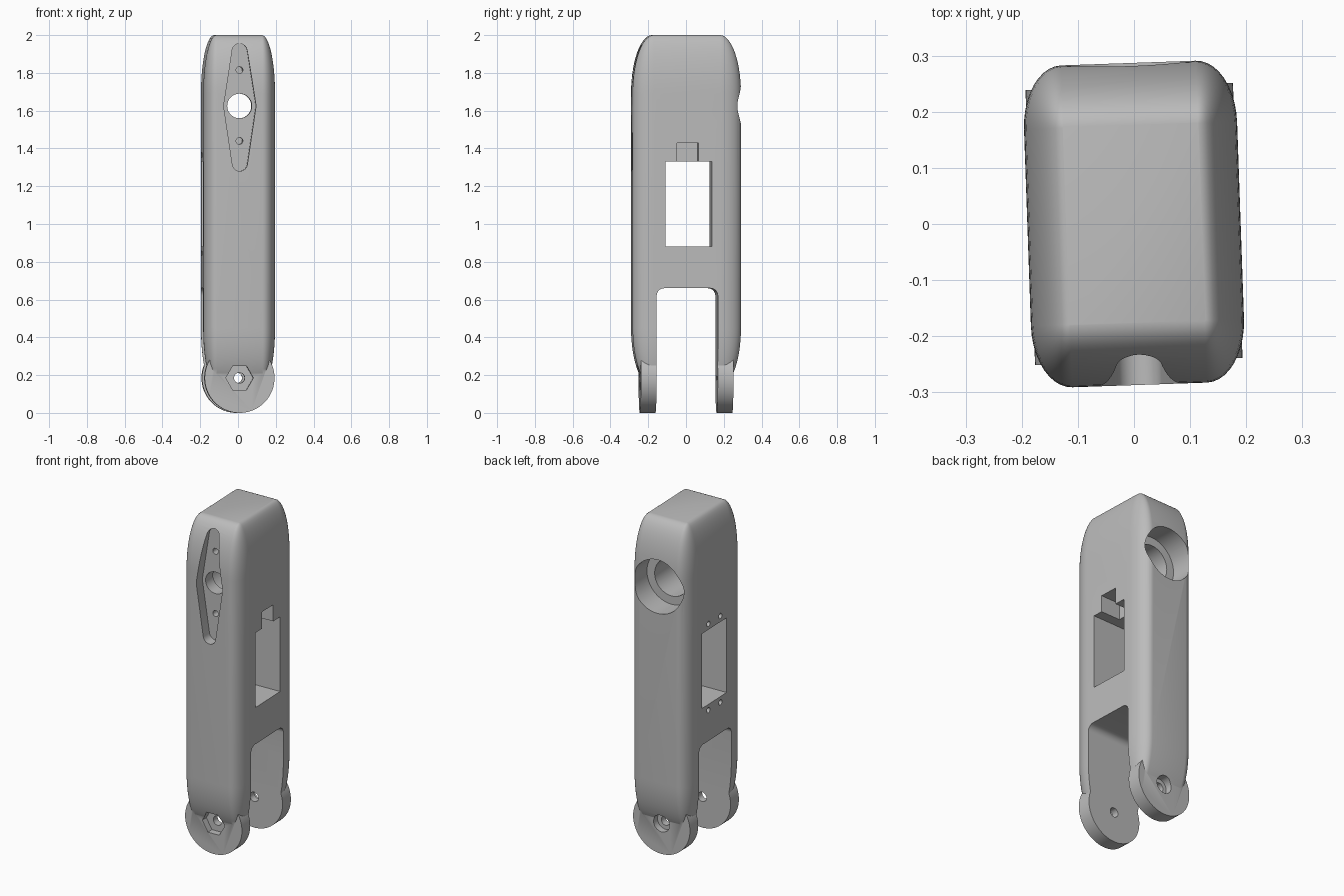
import bpy, bmesh, math
from mathutils import Vector

if "Cube" in bpy.data.objects:
    bpy.data.objects.remove(bpy.data.objects["Cube"], do_unlink=True)

grey = bpy.data.materials.new("plain_grey")
grey.use_nodes = True
colour = (0.5, 0.5, 0.5, 1)
grey.diffuse_color = colour
grey.node_tree.nodes["Principled BSDF"].inputs["Base Color"].default_value = colour


def loft(name, rings):
    """Closed solid through matching rings of points."""
    bm = bmesh.new()
    loops = [[bm.verts.new(p) for p in ring] for ring in rings]
    n = len(loops[0])
    for a, b in zip(loops, loops[1:]):
        for i in range(n):
            j = (i + 1) % n
            bm.faces.new((a[i], a[j], b[j], b[i]))
    bm.faces.new(loops[0][::-1])
    bm.faces.new(loops[-1])
    bmesh.ops.recalc_face_normals(bm, faces=bm.faces)
    mesh = bpy.data.meshes.new(name)
    bm.to_mesh(mesh)
    bm.free()
    mesh.materials.append(grey)
    obj = bpy.data.objects.new(name, mesh)
    bpy.context.collection.objects.link(obj)
    return obj


def prism(name, profile, axis, lo, hi):
    """Extrude a 2D profile along x (profile is y, z) or y (profile is x, z)."""
    def place(d):
        return [Vector((d, u, v)) if axis == "x" else Vector((u, d, v)) for u, v in profile]
    return loft(name, [place(lo), place(hi)])


def arc(u, v, r, start, end, n):
    steps = [math.radians(start + (end - start) * i / n) for i in range(n + 1)]
    return [(u + r * math.cos(a), v + r * math.sin(a)) for a in steps]


def circle(u, v, r, n=48):
    return arc(u, v, r, 0, 360, n)[:-1]


def rect(u0, u1, v0, v1):
    return [(u0, v0), (u1, v0), (u1, v1), (u0, v1)]


def combine(target, tool, operation):
    mod = target.modifiers.new(tool.name, 'BOOLEAN')
    mod.object, mod.operation, mod.solver = tool, operation, 'EXACT'
    with bpy.context.temp_override(object=target, active_object=target):
        bpy.ops.object.modifier_apply(modifier=mod.name)
    bpy.data.objects.remove(tool, do_unlink=True)


# Body shell: a rectangular core swollen to rounded corners, domed at both ends
CORE_X, CORE_Y, SWELL_X, SWELL_Y = 0.12, 0.175, 0.07, 0.112
TOP, BOTTOM, DOME = 2.0, 0.14, 0.31


def section(z, s):
    ring = []
    for sx, sy, start in ((1, 1, 0), (-1, 1, 90), (-1, -1, 180), (1, -1, 270)):
        for c, d in arc(0, 0, s, start, start + 90, 10):
            ring.append((sx * CORE_X + c * SWELL_X, sy * CORE_Y + d * SWELL_Y, z))
    return ring


dome = [math.radians(1 + 89 * i / 14) for i in range(15)]
rings = [section(BOTTOM + DOME * (1 - math.cos(a)), math.sin(a)) for a in dome]
rings += [section(TOP - DOME * (1 - math.cos(a)), math.sin(a)) for a in reversed(dome)]
body = loft("limb_housing", rings)

# Hinge lugs
PIVOT = 0.185
for name, lo, hi in (("front_lug", -0.245, -0.12), ("back_lug", 0.12, 0.245)):
    combine(body, prism(name, circle(0, PIVOT, 0.185, 72), "y", lo, hi), 'UNION')

# Fork slot with rounded upper corners
slot = [(-0.162, -0.1), (0.162, -0.1)]
slot += arc(0.122, 0.62, 0.04, 0, 90, 8) + arc(-0.122, 0.62, 0.04, 90, 180, 8)
cutters = [prism("fork_slot", slot, "x", -0.4, 0.4)]

# Window right through the sides, with a cable notch on one side
cutters.append(prism("side_window", rect(-0.115, 0.13, 0.88, 1.33), "x", -0.4, 0.4))
cutters.append(prism("cable_notch", rect(-0.053, 0.06, 1.28, 1.43), "x", 0.06, 0.4))

# Four screw holes around the window on the other side
for y in (-0.052, 0.068):
    for z in (0.845, 1.365):
        cutters.append(prism("screw_hole", circle(y, z, 0.016, 20), "x", -0.4, -0.07))

# Tapered recess in the front, with its shaft hole and screw holes
SHAFT = 1.625
half = arc(0, 1.32, 0.04, 190, 350, 10) + arc(0, SHAFT, 0.085, -8, 8, 4)
half += arc(0, 1.915, 0.04, 10, 170, 10) + arc(0, SHAFT, 0.085, 172, 188, 4)
cutters.append(prism("arm_recess", half, "y", -0.4, -0.225))
cutters.append(prism("shaft_hole", circle(0, SHAFT, 0.065), "y", -0.3, 0))
for z in (1.44, 1.815):
    cutters.append(prism("arm_screw_hole", circle(0, z, 0.018, 20), "y", -0.3, -0.13))

# Stepped bore in the back
cutters.append(prism("bore_outer", circle(0, SHAFT, 0.16, 64), "y", 0.145, 0.4))
cutters.append(prism("bore_inner", circle(0, SHAFT, 0.11, 64), "y", -0.15, 0.2))

# Pivot hole with a nut pocket in front and a bolt head pocket behind
cutters.append(prism("pivot_hole", circle(0, PIVOT, 0.028, 24), "y", -0.4, 0.4))
cutters.append(prism("nut_pocket", circle(0, PIVOT, 0.073, 6), "y", -0.4, -0.205))
cutters.append(prism("bolt_pocket", circle(0, PIVOT, 0.052, 32), "y", 0.205, 0.4))

for cutter in cutters:
    combine(body, cutter, 'DIFFERENCE')

# The whole part stands slightly turned
body.rotation_euler.z = math.radians(2)
for obj in bpy.context.selected_objects:
    obj.select_set(False)
body.select_set(True)
bpy.context.view_layer.objects.active = body
bpy.ops.object.shade_smooth_by_angle(angle=math.radians(30))
